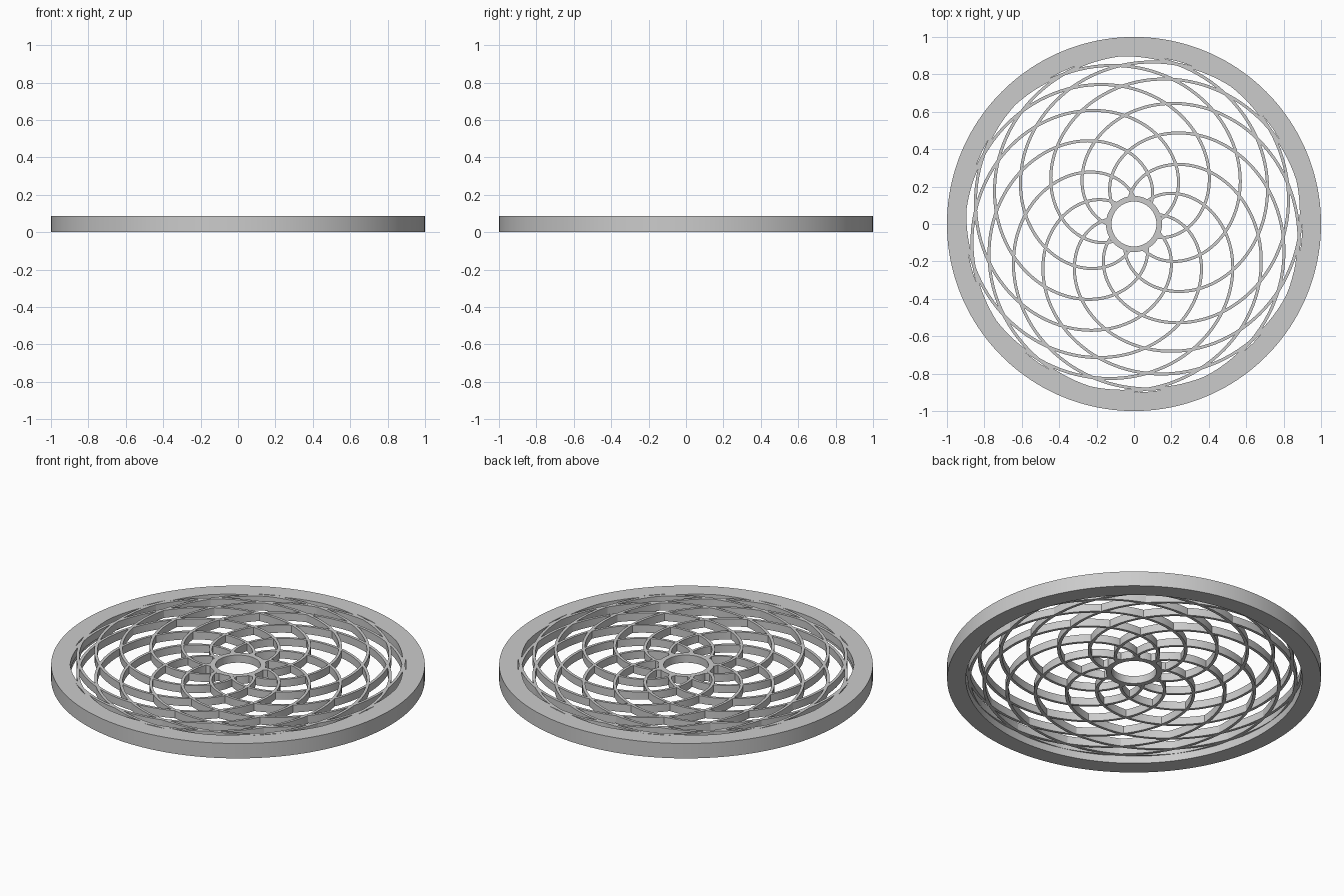
import bpy, bmesh
from math import pi, cos, sin, acos, radians
from mathutils import Vector

if "Cube" in bpy.data.objects:
    bpy.data.objects.remove(bpy.data.objects["Cube"], do_unlink=True)

HEIGHT = 0.088          # full rim height
RIB_BASE = 0.043        # ribs and hub hang from the top face
RIB_WIDTH = 0.016
LOBES = 9
REACH = 0.914           # radius of each lobe tip
HUB_MID = 0.135
TURN = radians(35)

grey = bpy.data.materials.new("light_grey")
grey.use_nodes = True
grey.diffuse_color = (0.6, 0.6, 0.6, 1)
grey.node_tree.nodes["Principled BSDF"].inputs["Base Color"].default_value = (0.6, 0.6, 0.6, 1)


def sweep(name, path, width, z0, z1, closed):
    """Sweep an upright rectangular section along a flat path."""
    bm = bmesh.new()
    n = len(path)
    sections = []
    for i, p in enumerate(path):
        if closed:
            a, b = path[i - 1], path[(i + 1) % n]
        else:
            a, b = path[max(i - 1, 0)], path[min(i + 1, n - 1)]
        d = (b - a).normalized()
        side = Vector((-d.y, d.x)) * width / 2
        sections.append([bm.verts.new((q.x, q.y, z)) for q, z in
                         ((p - side, z0), (p + side, z0), (p + side, z1), (p - side, z1))])
    for i in range(n if closed else n - 1):
        s, t = sections[i], sections[(i + 1) % n]
        for k in range(4):
            m = (k + 1) % 4
            bm.faces.new((s[k], s[m], t[m], t[k]))
    if not closed:
        bm.faces.new(sections[0])
        bm.faces.new(sections[-1])
    bmesh.ops.recalc_face_normals(bm, faces=bm.faces)
    mesh = bpy.data.meshes.new(name)
    bm.to_mesh(mesh)
    bm.free()
    mesh.materials.append(grey)
    mesh.shade_smooth()
    mesh.set_sharp_from_angle(angle=radians(30))
    return mesh


def place(name, mesh, angle=0):
    ob = bpy.data.objects.new(name, mesh)
    ob.rotation_euler.z = angle
    bpy.context.collection.objects.link(ob)


def circle(radius, count):
    return [Vector((cos(2 * pi * i / count), sin(2 * pi * i / count))) * radius
            for i in range(count)]


# Outer rim and small hub ring
place("outer_rim", sweep("outer_rim", circle(0.95, 160), 0.1, 0, HEIGHT, True))
place("hub_ring", sweep("hub_ring", circle(HUB_MID, 80), 0.03, RIB_BASE, HEIGHT, True))

# One lobe of the rose curve, starting and ending inside the hub ring
limit = acos(HUB_MID / REACH)
steps = 160
lobe = []
for i in range(steps + 1):
    t = limit * (2 * i / steps - 1)
    angle = t * 25 / LOBES
    lobe.append(Vector((cos(angle), sin(angle))) * REACH * cos(t))
rib = sweep("rose_rib", lobe, RIB_WIDTH, RIB_BASE, HEIGHT, False)

# Repeat the lobe around the centre
for j in range(LOBES):
    place(f"rose_rib_{j + 1}", rib, TURN + 2 * pi * j / LOBES)
